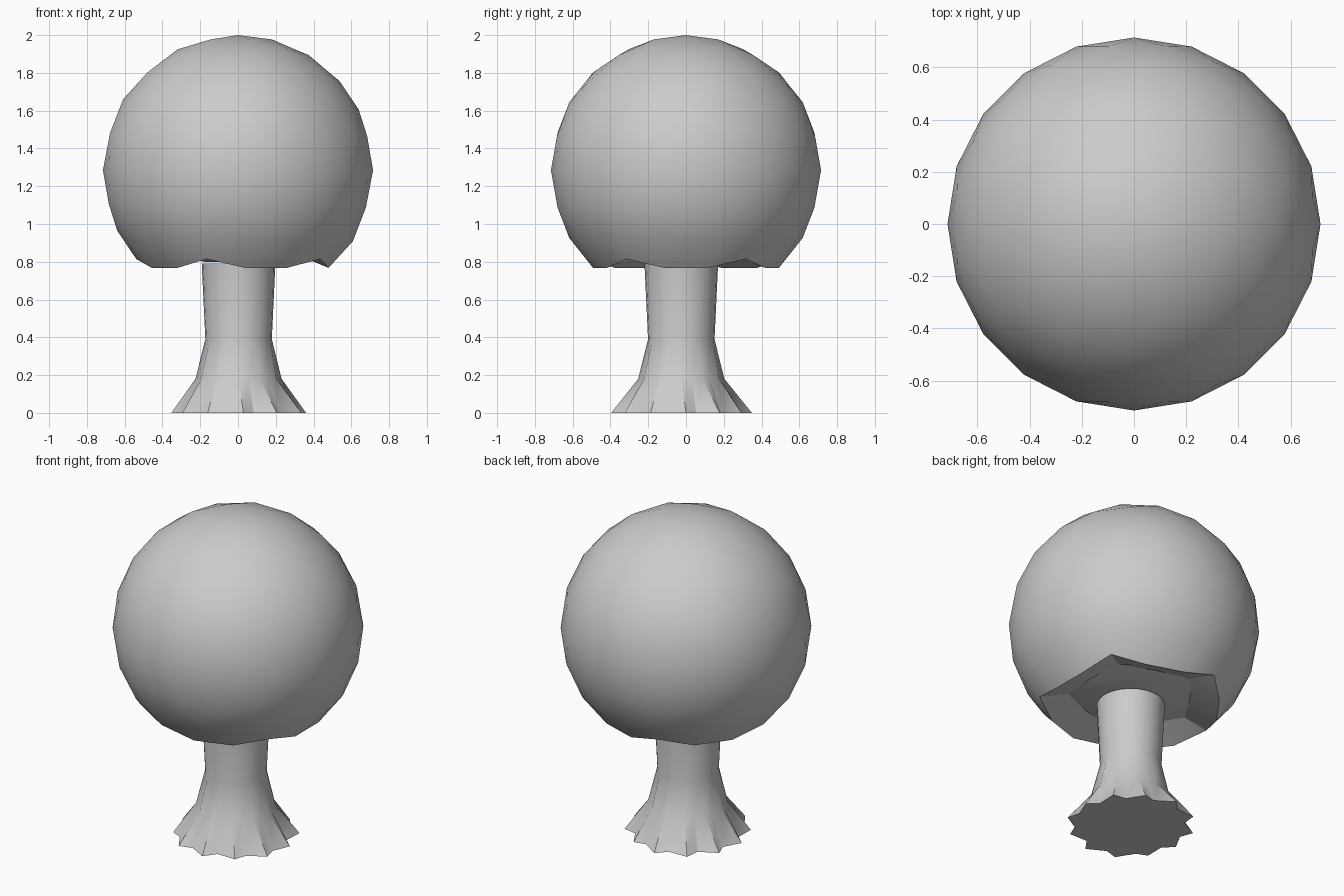
import bpy, bmesh, math, random

if "Cube" in bpy.data.objects:
    bpy.data.objects.remove(bpy.data.objects["Cube"])

random.seed(4)
R, CZ = 0.715, 1.285


def finish(bm, name, angle):
    bmesh.ops.recalc_face_normals(bm, faces=bm.faces[:])
    mesh = bpy.data.meshes.new(name)
    bm.to_mesh(mesh)
    bm.free()
    obj = bpy.data.objects.new(name, mesh)
    bpy.context.collection.objects.link(obj)
    bpy.ops.object.select_all(action='DESELECT')
    obj.select_set(True)
    bpy.context.view_layer.objects.active = obj
    bpy.ops.object.shade_smooth_by_angle(angle=math.radians(angle))
    return obj


# Canopy: icosphere with its bottom cap pushed up into a shallow hollow
bm = bmesh.new()
bmesh.ops.create_icosphere(bm, subdivisions=3, radius=R)
for v in bm.verts:
    v.co.z += CZ
    if v.co.z < 0.72:
        v.co.z = 0.80 if math.hypot(v.co.x, v.co.y) < 0.25 else 0.84
finish(bm, "canopy", 30)

# Trunk: lofted rings, with alternating root ridges at the flared base
SIDES = 24
CX, CY = 0.003, -0.025
base = [(0.365 if i % 2 == 0 else 0.315) + random.uniform(-0.012, 0.012)
        for i in range(SIDES)]
knee = [0.228 if i % 2 == 0 else 0.212 for i in range(SIDES)]
rings = [(0.0, base), (0.18, knee), (0.39, [0.176] * SIDES), (0.79, [0.195] * SIDES)]

bm = bmesh.new()
loops = []
for z, radii in rings:
    loop = []
    for i, r in enumerate(radii):
        # ridges lean unevenly so that one flank is steeper
        lean = 0.07 if z == 0 and i % 2 == 0 else 0.0
        a = 2 * math.pi * i / SIDES + lean
        loop.append(bm.verts.new((CX + r * math.cos(a), CY + r * math.sin(a), z)))
    loops.append(loop)
for low, high in zip(loops, loops[1:]):
    for i in range(SIDES):
        j = (i + 1) % SIDES
        bm.faces.new((low[i], low[j], high[j], high[i]))
bm.faces.new(loops[0])
bm.faces.new(loops[-1])
finish(bm, "trunk", 32)
